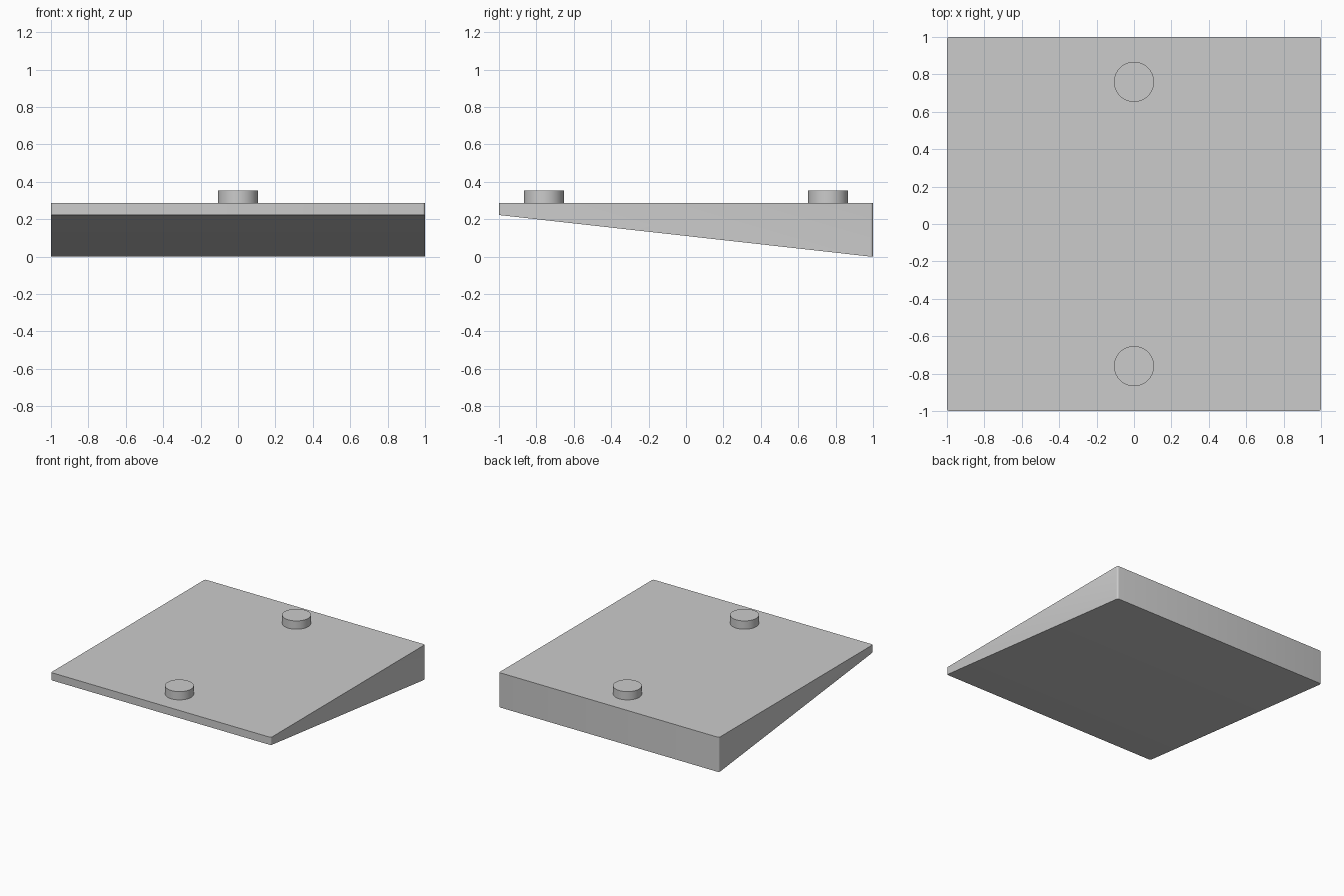
import bpy, bmesh, math

cube = bpy.data.objects.get("Cube")
if cube:
    bpy.data.objects.remove(cube, do_unlink=True)

TOP = 0.285
STUD_TOP = 0.353

grey = bpy.data.materials.new("light_grey")
grey.use_nodes = True
colour = (0.6, 0.6, 0.6, 1)
grey.diffuse_color = colour
grey.node_tree.nodes["Principled BSDF"].inputs["Base Color"].default_value = colour


def finish(obj, name):
    obj.name = name
    obj.data.materials.append(grey)
    bpy.ops.object.select_all(action='DESELECT')
    obj.select_set(True)
    bpy.context.view_layer.objects.active = obj
    bpy.ops.object.shade_smooth_by_angle(angle=math.radians(30))


# Wedge: side profile (y, z) extruded across x, with rounded upright corners
profile = [(-1, 0.222), (0.985, 0), (1, 0), (1, TOP), (-1, TOP)]
bm = bmesh.new()
side = bm.faces.new([bm.verts.new((-1, y, z)) for y, z in profile])
extruded = bmesh.ops.extrude_face_region(bm, geom=[side])["geom"]
bmesh.ops.translate(bm, vec=(2, 0, 0),
                    verts=[v for v in extruded if isinstance(v, bmesh.types.BMVert)])
bmesh.ops.recalc_face_normals(bm, faces=bm.faces)
uprights = [e for e in bm.edges
            if all(abs(abs(v.co.y) - 1) < 1e-4 for v in e.verts)
            and abs(e.verts[0].co.z - e.verts[1].co.z) > 0.01]
bmesh.ops.bevel(bm, geom=uprights, offset=0.013, segments=4, profile=0.5,
                affect='EDGES')
mesh = bpy.data.meshes.new("wedge_base")
bm.to_mesh(mesh)
bm.free()
wedge = bpy.data.objects.new("wedge_base", mesh)
bpy.context.collection.objects.link(wedge)
finish(wedge, "wedge_base")

# Round studs on the top, front and back
for name, y in (("front_stud", -0.76), ("back_stud", 0.76)):
    bpy.ops.mesh.primitive_cylinder_add(vertices=64, radius=0.107,
                                        depth=STUD_TOP - TOP,
                                        location=(0, y, (TOP + STUD_TOP) / 2))
    finish(bpy.context.object, name)
